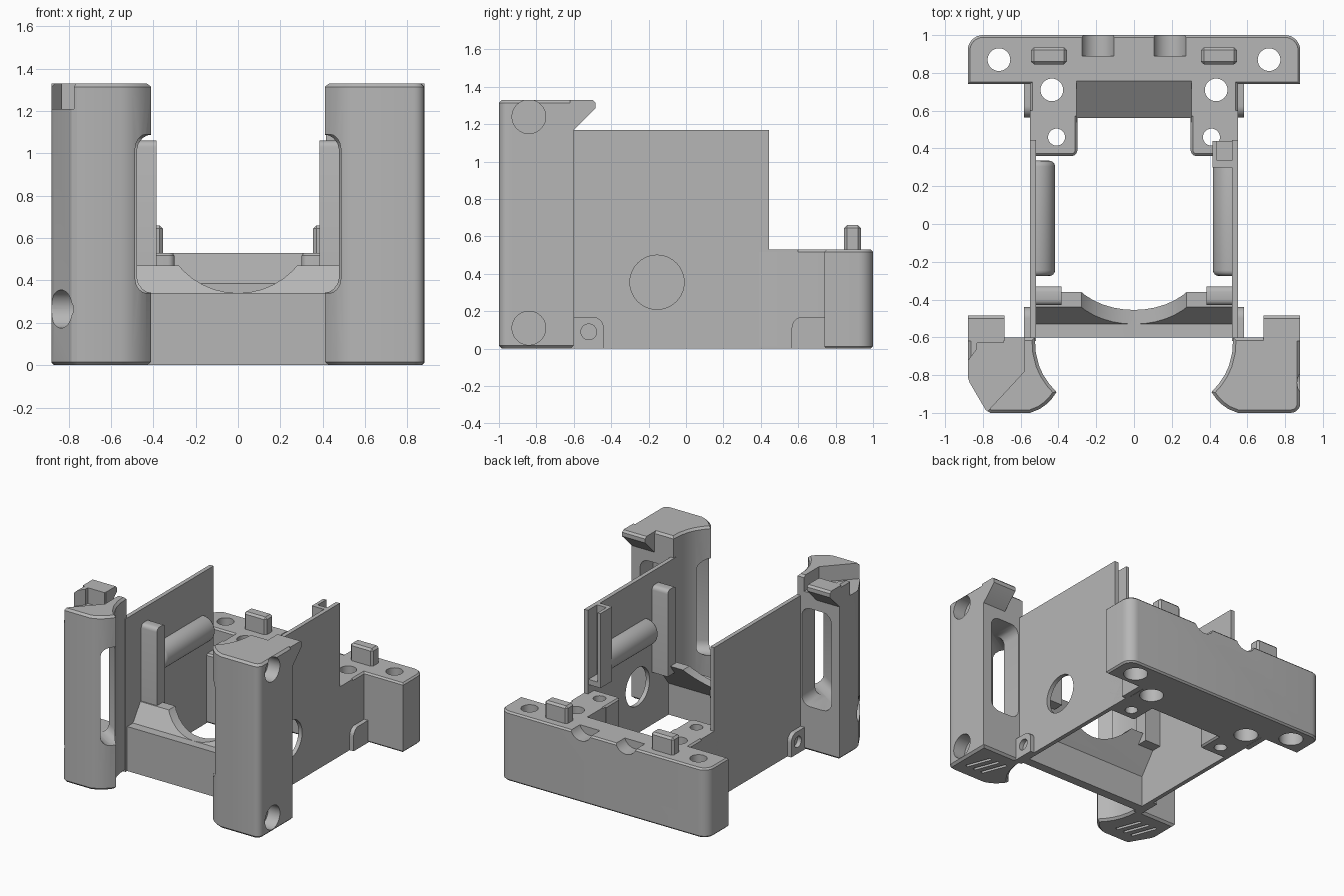
import bpy, bmesh, math
from mathutils import Matrix, Vector

cube = bpy.data.objects.get("Cube")
if cube:
    bpy.data.objects.remove(cube, do_unlink=True)

grey = bpy.data.materials.new("light_grey_plastic")
grey.use_nodes = True
grey.diffuse_color = (0.47, 0.47, 0.47, 1)
grey.node_tree.nodes["Principled BSDF"].inputs["Base Color"].default_value = (0.47, 0.47, 0.47, 1)
parts = []


def finish(name, bm, keep=True):
    bmesh.ops.recalc_face_normals(bm, faces=bm.faces)
    mesh = bpy.data.meshes.new(name)
    bm.to_mesh(mesh)
    bm.free()
    mesh.materials.append(grey)
    ob = bpy.data.objects.new(name, mesh)
    bpy.context.collection.objects.link(ob)
    if keep:
        parts.append(ob)
    else:
        ob.hide_render = True
    return ob


def prism(name, pts, lo, hi, axis="z", bevel=0, ends_only=True, segments=1, keep=True):
    """Extrude a 2D outline along an axis, optionally bevelling its edges."""
    place = {"x": lambda a, b, h: (h, a, b), "y": lambda a, b, h: (a, h, b), "z": lambda a, b, h: (a, b, h)}[axis]
    bm = bmesh.new()
    rings = [[bm.verts.new(place(a, b, h)) for a, b in pts] for h in (lo, hi)]
    n = len(pts)
    caps = [bm.faces.new(r) for r in rings]
    for i in range(n):
        j = (i + 1) % n
        bm.faces.new((rings[0][i], rings[0][j], rings[1][j], rings[1][i]))
    bmesh.ops.recalc_face_normals(bm, faces=bm.faces)
    if bevel:
        edges = {e for f in caps for e in f.edges} if ends_only else set(bm.edges)
        bmesh.ops.bevel(bm, geom=list(edges), offset=bevel, segments=segments, profile=0.5, affect="EDGES")
    return finish(name, bm, keep)


def rect(a0, a1, b0, b1):
    return [(a0, b0), (a1, b0), (a1, b1), (a0, b1)]


def box(name, x, y, z, **kw):
    return prism(name, rect(*x, *y), *z, **kw)


def rod(name, centre, radius, length, axis, keep=False, bevel=0):
    bm = bmesh.new()
    bmesh.ops.create_cone(bm, cap_ends=True, segments=40, radius1=radius, radius2=radius, depth=length)
    if bevel:
        rims = [e for e in bm.edges if abs(e.verts[0].co.z - e.verts[1].co.z) < 1e-5]
        bmesh.ops.bevel(bm, geom=rims, offset=bevel, segments=4, profile=0.5, affect="EDGES")
    turn = Vector((0, 0, 1)).rotation_difference(Vector(axis)).to_matrix().to_4x4()
    bmesh.ops.transform(bm, matrix=Matrix.Translation(centre) @ turn, verts=bm.verts)
    return finish(name, bm, keep)


def cut(target, cutter):
    mod = target.modifiers.new("cut", "BOOLEAN")
    mod.operation, mod.solver, mod.object = "DIFFERENCE", "EXACT", cutter
    bpy.context.view_layer.objects.active = target
    bpy.ops.object.modifier_apply(modifier=mod.name)
    bpy.data.objects.remove(cutter, do_unlink=True)


def arc(cx, cy, r, start, end, n=8):
    steps = [math.radians(start + (end - start) * i / n) for i in range(n + 1)]
    return [(cx + r * math.cos(t), cy + r * math.sin(t)) for t in steps]


def mirror(pts, s):
    return [(s * a, b) for a, b in pts]


X, Y, Z = (1, 0, 0), (0, 1, 0), (0, 0, 1)

# Rear block with two forward tabs and a sloped middle
half = ([(0.30, 0.56)] + arc(0.33, 0.39, 0.03, 180, 270, 4) + arc(0.52, 0.39, 0.03, 270, 360, 4)
        + [(0.55, 0.74), (0.88, 0.74)] + arc(0.80, 0.92, 0.08, 0, 90))
rear = prism("rear_block", half + mirror(half[::-1], -1), 0, 0.53, bevel=0.012)
cut(rear, prism("slope_cut", [(0.76, 0.532), (0.54, 0.37), (0.54, 0.6), (0.76, 0.6)], -0.305, 0.305, "x", keep=False))
for s in (-1, 1):
    for x, y, r in ((0.715, 0.87, 0.06), (0.435, 0.71, 0.06), (0.41, 0.46, 0.045)):
        cut(rear, rod("bore", (s * x, y, 0.3), r, 1, Z))
        if r > 0.05:
            cut(rear, rod("counterbore", (s * x, y, 0), 0.085, 0.3, Z))
    cut(rear, rod("cable_groove", (s * 0.19, 0.99, 0.56), 0.09, 0.2, Y))
    xs = sorted((s * 0.355, s * 0.545))
    box("rear_peg", xs, (0.845, 0.935), (0.5, 0.66), bevel=0.015, ends_only=False)

# Front beam with a sloped, scooped saddle
beam = prism("front_saddle_beam", [(-0.6, 0), (-0.6, 0.34), (-0.53, 0.34), (-0.44, 0.47),
             (-0.36, 0.47), (-0.455, 0.34), (-0.53, 0.24), (-0.53, 0)], -0.535, 0.535, "x")
cut(beam, rod("scoop", (0, -0.4, 0.706), 0.366, 1, Y))

# Column footprint: convex front nose, concave inner flank
inner = [(0.525, -0.6), (0.52, -0.68), (0.503, -0.75), (0.48, -0.80), (0.45, -0.845), (0.41, -0.89),
         (0.435, -0.925), (0.465, -0.955), (0.50, -0.98), (0.55, -1.0)]
outer = {1: arc(0.83, -0.95, 0.05, 270, 360, 5) + [(0.88, -0.6)],
         -1: [(0.76, -1.0), (0.785, -0.985), (0.87, -0.84), (0.88, -0.81), (0.88, -0.6)]}
window = [(0.56, -0.5), (0.81, -0.5), (0.81, -0.76), (0.49, -0.965), (0.40, -1.08),
          (0.3, -1.0), (0.3, -0.85), (0.45, -0.82), (0.56, -0.76)]

for s, side in ((1, "left"), (-1, "right")):
    # Side wall, its round opening and the foot lugs
    wall = prism(side + "_wall", [(-0.62, 0), (0.6, 0), (0.6, 0.53), (0.445, 0.53), (0.445, 1.17), (-0.62, 1.17)],
                 *sorted((s * 0.518, s * 0.55)), "x")
    if s == 1:
        cut(wall, rod("wall_opening", (0.53, -0.155, 0.355), 0.145, 0.3, X))
    span = sorted((s * 0.54, s * 0.583))
    front = [(-0.62, 0), (-0.44, 0)] + arc(-0.5, 0.11, 0.06, 0, 90) + [(-0.62, 0.17)]
    lug = prism(side + "_front_lug", front, *span, "x")
    cut(lug, rod("lug_bore", (s * 0.58, -0.52, 0.09), 0.042, 0.06, X))
    back = [(0.76, 0), (0.76, 0.17)] + arc(0.625, 0.11, 0.06, 90, 180) + [(0.565, 0)]
    prism(side + "_rear_lug", back, *span, "x")

    # Inner post and half-round rail on the wall
    post = [(-0.43, 0.4), (-0.33, 0.4)] + arc(-0.36, 1.03, 0.03, 0, 90, 4) + arc(-0.40, 1.03, 0.03, 90, 180, 4)
    prism(side + "_inner_post", post, *sorted((s * 0.385, s * 0.53)), "x")
    rail = rod(side + "_rail", (s * 0.518, 0.03, 0.743), 0.1, 0.61, Y, keep=True, bevel=0.03)
    cut(rail, box("rail_trim", sorted((s * 0.53, s * 0.8)), (-1, 1), (0.4, 1.1), keep=False))

    # Column with its diagonal window
    column = prism(side + "_column", mirror(inner + outer[s], s), 0, 1.33, bevel=0.016)
    cut(column, prism("window", mirror(window, s), 0.34, 1.09, bevel=0.07, segments=4, keep=False))
    for i in (-1, 0, 1):
        slot = box("foot_slot", (-0.012, 0.012), (-0.1, 0.1), (-0.02, 0.02), keep=False)
        slot.data.transform(Matrix.Translation((s * 0.69 + i * 0.07, -0.8, 0)) @ Matrix.Rotation(0.36, 4, "Z"))
        cut(column, slot)
    if s == 1:
        for z in (0.11, 1.24):
            cut(column, rod("magnet_bore", (0.88, -0.84, z), 0.09, 0.2, X))
    else:
        cut(column, rod("magnet_bore", (-0.88, -0.90, 0.265), 0.09, 0.26, X))
        pocket = [(-0.95, -1.05), (-0.83, -1.05), (-0.58, -0.78), (-0.58, -0.55), (-0.69, -0.55),
                  (-0.69, -0.63), (-0.83, -0.63), (-0.83, -0.66), (-0.95, -0.82)]
        cut(column, prism("top_pocket", pocket, 1.21, 1.4, keep=False))

    # Hooked lip at the back of the column top
    prism(side + "_column_hook", [(-0.62, 1.16), (-0.6, 1.17), (-0.485, 1.285), (-0.485, 1.315),
          (-0.5, 1.33), (-0.62, 1.33)], *sorted((s * 0.685, s * 0.88)), "x")

# Card slot at the rear of the left wall
box("slot_rib", (0.415, 0.53), (0.30, 0.335), (0.63, 1.17))
box("slot_fin", (0.415, 0.44), (0.32, 0.44), (0.63, 1.17))
box("slot_floor", (0.415, 0.53), (0.30, 0.44), (0.60, 0.64))

# Smooth the curves and keep edges crisp
for ob in bpy.context.view_layer.objects:
    ob.select_set(ob in parts)
bpy.context.view_layer.objects.active = parts[0]
bpy.ops.object.shade_smooth_by_angle(angle=math.radians(28))
